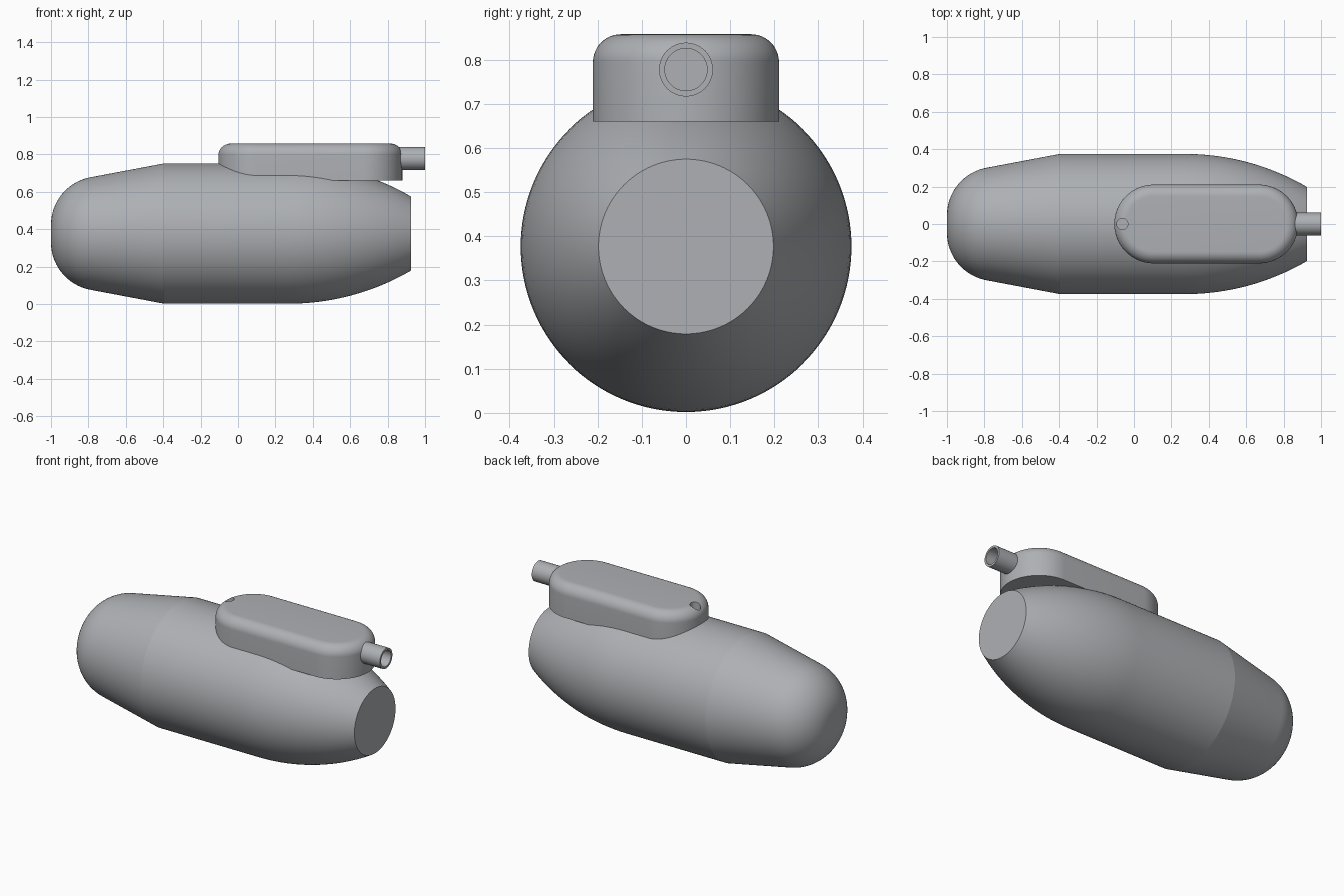
import bpy, bmesh
from math import sin, cos, pi, radians, asin, sqrt
from mathutils import Matrix

cube = bpy.data.objects.get("Cube")
if cube:
    bpy.data.objects.remove(cube, do_unlink=True)

GREY = (0.42, 0.435, 0.455, 1)
metal = bpy.data.materials.new("plain_grey")
metal.use_nodes = True
metal.diffuse_color = GREY
metal.node_tree.nodes["Principled BSDF"].inputs["Base Color"].default_value = GREY


def make(name, bm):
    bmesh.ops.recalc_face_normals(bm, faces=bm.faces[:])
    mesh = bpy.data.meshes.new(name)
    bm.to_mesh(mesh)
    bm.free()
    ob = bpy.data.objects.new(name, mesh)
    bpy.context.collection.objects.link(ob)
    mesh.materials.append(metal)
    return ob


def smooth(ob):
    bpy.ops.object.select_all(action='DESELECT')
    ob.select_set(True)
    bpy.context.view_layer.objects.active = ob
    bpy.ops.object.shade_smooth_by_angle(angle=radians(9))


def loft(name, rings, closed=False):
    """Skin a list of equal-length rings; cap the ends or close the loop."""
    bm = bmesh.new()
    loops = [[bm.verts.new(p) for p in ring] for ring in rings]
    pairs = list(zip(loops, loops[1:]))
    if closed:
        pairs.append((loops[-1], loops[0]))
    for a, b in pairs:
        for i in range(len(a)):
            j = (i + 1) % len(a)
            bm.faces.new((a[i], a[j], b[j], b[i]))
    if not closed:
        bm.faces.new(loops[0])
        bm.faces.new(loops[-1])
    return make(name, bm)


def lathe_x(name, profile, z, sides, closed=False):
    """Revolve (x, radius) points around a horizontal axis at height z."""
    rings = [[(x, r * cos(2 * pi * i / sides), z + r * sin(2 * pi * i / sides))
              for i in range(sides)] for x, r in profile]
    return loft(name, rings, closed)


# Body: rounded nose, cone, straight barrel, arc-shaped tail with flat end
AXIS, R = 0.377, 0.375
NOSE, NOSE_C = 0.258, 0.047
profile = []
for i in range(21):
    a = radians(79.3) * i / 20
    profile.append((-1 + NOSE - NOSE * cos(a), NOSE_C + NOSE * sin(a)))
profile += [(-0.395, R), (0.27, R)]
TAIL = 1.30
end = asin(0.655 / TAIL)
for i in range(1, 17):
    a = end * i / 16
    profile.append((0.27 + TAIL * sin(a), R - TAIL * (1 - cos(a))))
smooth(lathe_x("body", profile, AXIS, 128))


# Housing on top: capsule outline with a rounded upper edge
def capsule(inset, z, n=48):
    r = 0.2105 - inset
    pts = []
    for cx, start in ((0.668, -pi / 2), (0.1055, pi / 2)):
        for i in range(n + 1):
            a = start + pi * i / n
            pts.append((cx + r * cos(a), r * sin(a), z))
    return pts


FILLET, TOP = 0.063, 0.858
rings = [capsule(0, 0.66)]
for i in range(13):
    a = pi / 2 * i / 12
    rings.append(capsule(FILLET * (1 - cos(a)), TOP - FILLET * (1 - sin(a))))
housing = loft("top_housing", rings)

# Small round hole at the rear end of the housing
bm = bmesh.new()
bmesh.ops.create_cone(bm, cap_ends=True, segments=32, radius1=0.03, radius2=0.03,
                      depth=0.2, matrix=Matrix.Translation((-0.062, 0, 0.86)))
cutter = make("hole_cutter", bm)
cutter.hide_render = True
mod = housing.modifiers.new("hole", 'BOOLEAN')
mod.operation = 'DIFFERENCE'
mod.solver = 'EXACT'
mod.object = cutter
bpy.context.view_layer.objects.active = housing
housing.select_set(True)
bpy.ops.object.modifier_apply(modifier="hole")
bpy.data.objects.remove(cutter, do_unlink=True)
smooth(housing)

# Hollow pipe leaving the end of the housing
smooth(lathe_x("outlet_pipe", [(0.84, 0.061), (1.0, 0.061), (1.0, 0.048), (0.88, 0.048),
                               (0.88, 0.001), (0.84, 0.001)], 0.778, 48, closed=True))
